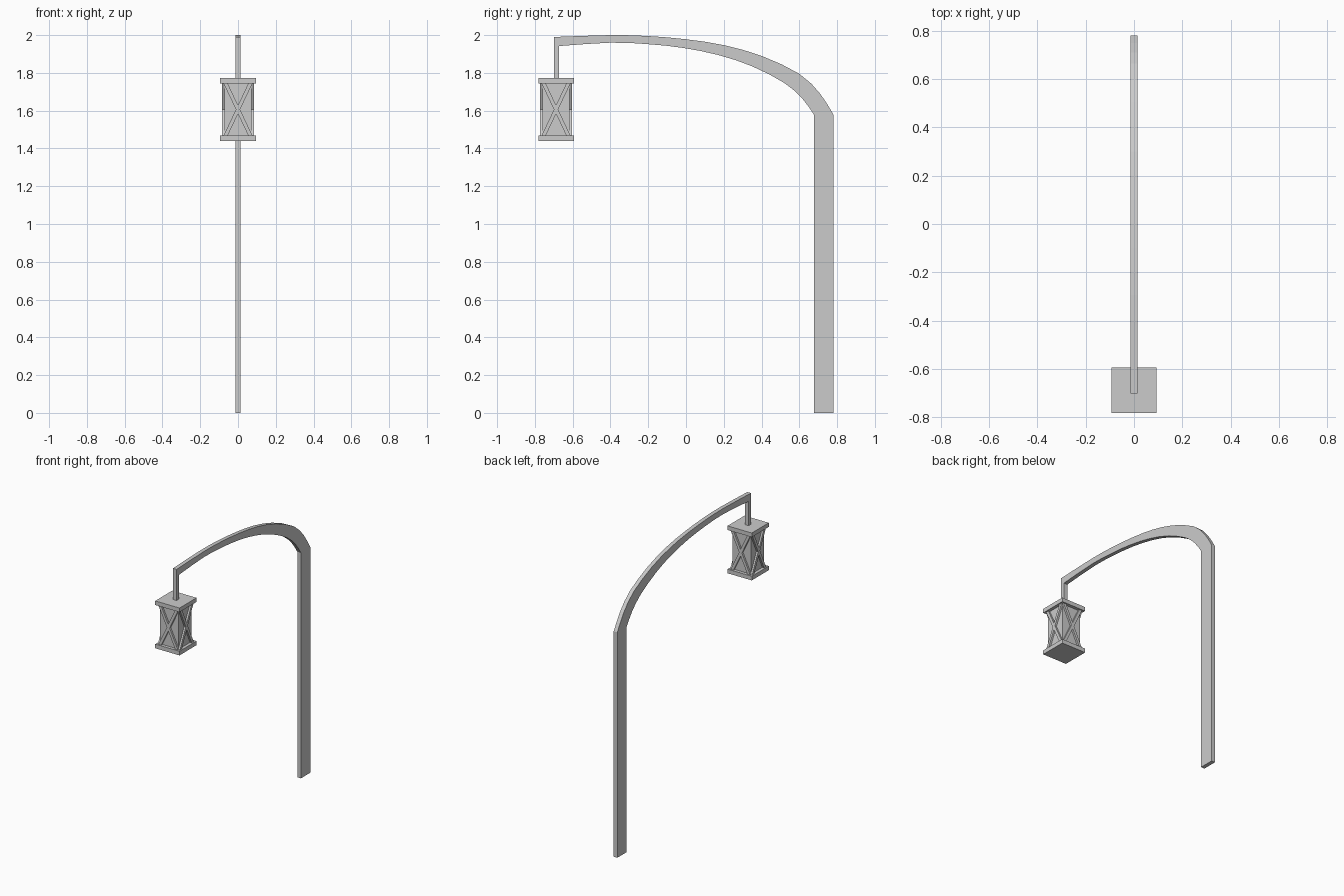
import bpy, bmesh
from math import pi
from mathutils import Matrix, Vector

if "Cube" in bpy.data.objects:
    bpy.data.objects.remove(bpy.data.objects["Cube"])


def make_object(name, bm):
    bmesh.ops.recalc_face_normals(bm, faces=bm.faces)
    mesh = bpy.data.meshes.new(name)
    bm.to_mesh(mesh)
    bm.free()
    obj = bpy.data.objects.new(name, mesh)
    bpy.context.collection.objects.link(obj)
    return obj


def box(name, lo, hi):
    lo, hi = Vector(lo), Vector(hi)
    bm = bmesh.new()
    bmesh.ops.create_cube(bm, size=1, matrix=Matrix.Translation((lo + hi) / 2)
                          @ Matrix.Diagonal((*(hi - lo), 1)))
    return make_object(name, bm)


def resample(points, steps=2):
    """Smooth a short profile with Catmull-Rom interpolation."""
    p = [Vector(q) for q in points]
    p = [2 * p[0] - p[1]] + p + [2 * p[-1] - p[-2]]
    out = []
    for a, b, c, d in zip(p, p[1:], p[2:], p[3:]):
        for i in range(steps):
            t = i / steps
            out.append(0.5 * (2 * b + (c - a) * t + (2 * a - 5 * b + 4 * c - d) * t**2
                              + (3 * b - a - 3 * c + d) * t**3))
    return out + [p[-2]]


HALF = 0.014          # half thickness of the flat post and arm
CY, CAP = -0.688, 0.094   # lantern centre and cap half width

# Post and curved arm: one side profile (y, z) joined strip by strip
outer = resample([(0.78, 1.58), (0.71, 1.69), (0.60, 1.795), (0.40, 1.89),
                  (0.20, 1.947), (0, 1.978), (-0.2, 1.995), (-0.4, 2.0), (-0.70, 1.99)])
inner = resample([(0.677, 1.58), (0.615, 1.665), (0.52, 1.747), (0.35, 1.835),
                  (0.17, 1.895), (-0.02, 1.933), (-0.2, 1.952), (-0.4, 1.96), (-0.673, 1.942)])
outer.insert(0, Vector((0.78, 0)))
inner.insert(0, Vector((0.677, 0)))
bm = bmesh.new()
rings = [[bm.verts.new((x, *q)) for x, q in
          ((-HALF, o), (HALF, o), (HALF, i), (-HALF, i))] for o, i in zip(outer, inner)]
for a, b in zip(rings, rings[1:]):
    for k in range(4):
        n = (k + 1) % 4
        bm.faces.new((a[k], a[n], b[n], b[k]))
bm.faces.new(rings[0])
bm.faces.new(rings[-1])
make_object("post_and_arm", bm)

# Hanger rod and lantern body
box("hanger_rod", (-HALF, -0.70, 1.76), (HALF, -0.673, 1.99))
box("lantern_top_cap", (-CAP, CY - CAP, 1.743), (CAP, CY + CAP, 1.772))
box("lantern_bottom_cap", (-CAP, CY - CAP, 1.44), (CAP, CY + CAP, 1.469))
BODY = 0.072
box("lantern_body", (-BODY, CY - BODY, 1.46), (BODY, CY + BODY, 1.75))

# Cross brace on each of the four lantern sides
c, w, h, depth = 0.065, 0.011, 0.137, 0.013
v = w * h / c
cross = [(c + w, h), (w, 0), (c + w, -h), (c - w, -h), (0, -v), (w - c, -h),
         (-c - w, -h), (-w, 0), (-c - w, h), (w - c, h), (0, v), (c - w, h)]
for k, side in enumerate(("front", "right", "back", "left")):
    bm = bmesh.new()
    face = bm.faces.new([bm.verts.new((x, -BODY, z)) for x, z in cross])
    ext = bmesh.ops.extrude_face_region(bm, geom=[face], use_keep_orig=True)
    moved = [e for e in ext["geom"] if isinstance(e, bmesh.types.BMVert)]
    bmesh.ops.translate(bm, verts=moved, vec=(0, -depth, 0))
    bm.transform(Matrix.Translation((0, CY, 1.606)) @ Matrix.Rotation(k * pi / 2, 4, "Z"))
    make_object("lantern_cross_" + side, bm)
